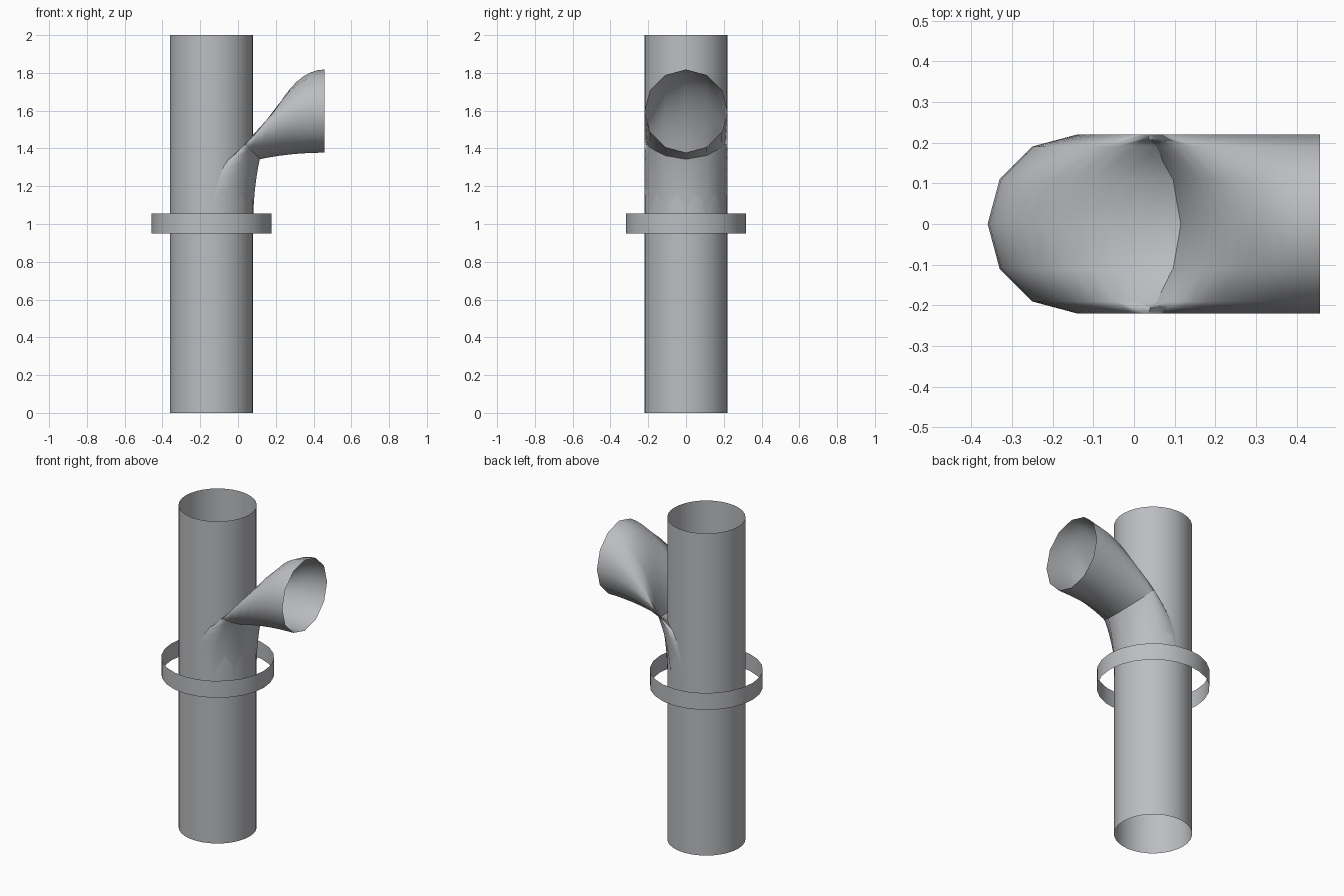
import bpy
import bmesh
from math import sin, cos, pi

if "Cube" in bpy.data.objects:
    bpy.data.objects.remove(bpy.data.objects["Cube"], do_unlink=True)

AXIS_X = -0.14      # centre line of the main pipe
PIPE_R = 0.22
BEND_R = 0.598      # radius of the branch path
BRANCH_Z = 1.0

grey = bpy.data.materials.new("pipe grey")
grey.use_nodes = True
colour = (0.5, 0.51, 0.53, 1)
grey.diffuse_color = colour
grey.node_tree.nodes["Principled BSDF"].inputs["Base Color"].default_value = colour


def loft(name, rings):
    """Join closed rings of points into an open, thin-walled surface."""
    bm = bmesh.new()
    rows = [[bm.verts.new(p) for p in ring] for ring in rings]
    for low, high in zip(rows, rows[1:]):
        n = len(low)
        for j in range(n):
            k = (j + 1) % n
            bm.faces.new((low[j], low[k], high[k], high[j]))
    for f in bm.faces:
        f.smooth = True
    mesh = bpy.data.meshes.new(name)
    bm.to_mesh(mesh)
    bm.free()
    mesh.materials.append(grey)
    obj = bpy.data.objects.new(name, mesh)
    bpy.context.collection.objects.link(obj)
    return obj


def circle(radius, z, sides):
    steps = [2 * pi * i / sides for i in range(sides)]
    return [(AXIS_X + radius * cos(a), radius * sin(a), z) for a in steps]


def branch_ring(phi, sides=12):
    """Section of the branch: its plane turns from level to upright, pinching halfway."""
    cx = AXIS_X + BEND_R * (1 - cos(phi))
    cz = BRANCH_Z + BEND_R * sin(phi)
    ring = []
    for i in range(sides):
        a = -2 * pi * i / sides
        reach = PIPE_R * cos(a)
        ring.append((cx + reach * cos(phi), PIPE_R * sin(a), cz + reach * sin(phi)))
    return ring


# Open main pipe
loft("main_pipe", [circle(PIPE_R, z, 32) for z in (0, 2)])

# Loose collar band around the joint
loft("collar_band", [circle(0.318, z, 24) for z in (0.95, 1.055)])

# Pinched branch pipe, sweeping a quarter turn towards the side
SEGMENTS = 16
branch = [branch_ring(pi / 2 * i / SEGMENTS) for i in range(SEGMENTS + 1)]
# Reversed order keeps the flared mouth facing outwards
loft("branch_pipe", [ring[::-1] for ring in branch][::-1])
